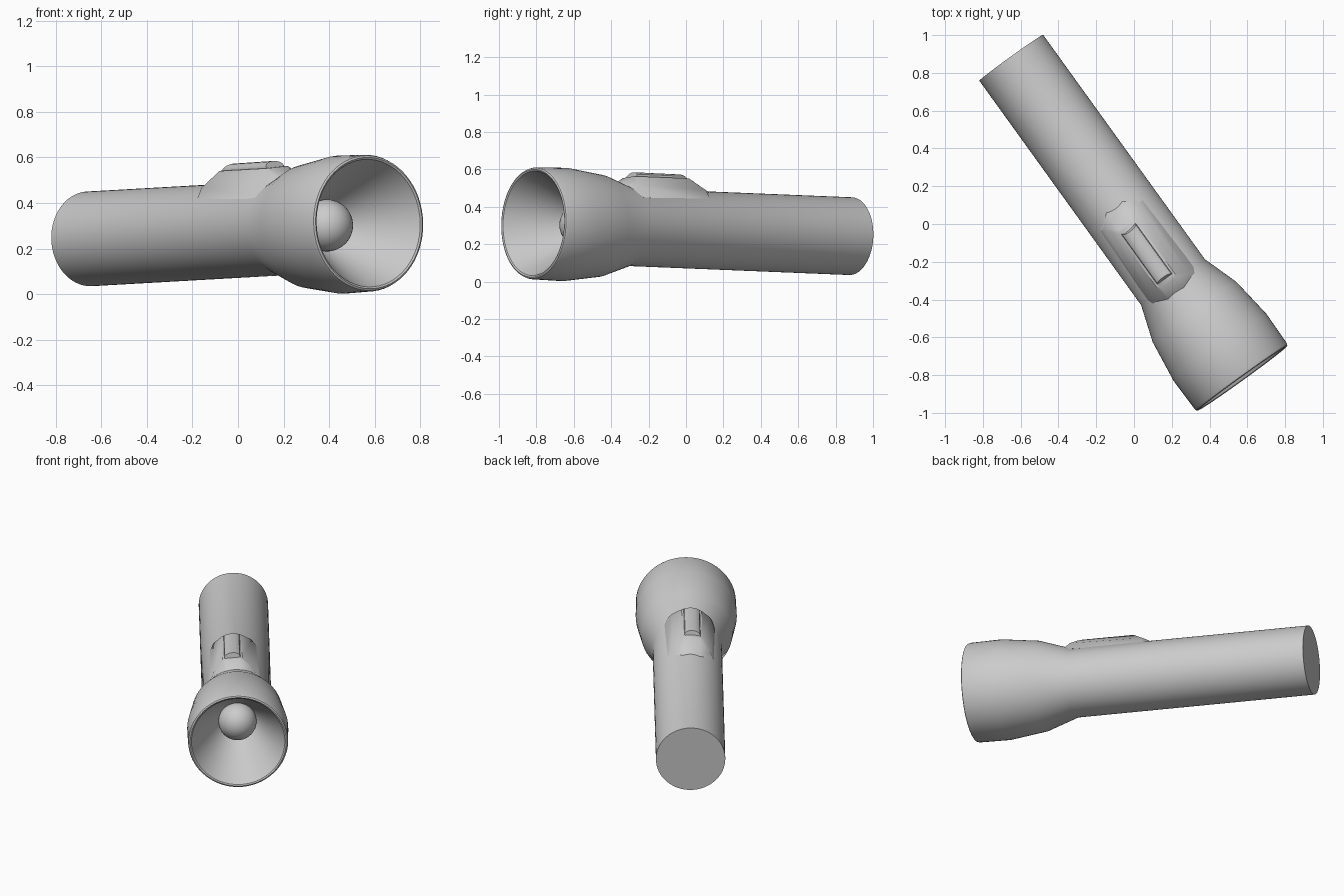
import bpy, bmesh, math
from mathutils import Matrix, Vector

if "Cube" in bpy.data.objects:
    bpy.data.objects.remove(bpy.data.objects["Cube"])

# Torch frame: local Z runs from tail to lens, local Y is up, slight roll
axis = Vector((1.222, -1.695, 0.069)).normalized()
side = Vector((-axis.y, axis.x, 0)).normalized()
up = axis.cross(side)
FRAME = Matrix.Translation((-0.65, 0.88, 0.243)) @ Matrix((side, up, axis)).transposed().to_4x4()
FRAME = FRAME @ Matrix.Rotation(math.radians(5.5), 4, 'Z')


def finish(name, bm, angle=35):
    bmesh.ops.recalc_face_normals(bm, faces=bm.faces)
    mesh = bpy.data.meshes.new(name)
    bm.to_mesh(mesh)
    bm.free()
    ob = bpy.data.objects.new(name, mesh)
    ob.matrix_world = FRAME
    bpy.context.collection.objects.link(ob)
    bpy.ops.object.select_all(action='DESELECT')
    ob.select_set(True)
    bpy.context.view_layer.objects.active = ob
    bpy.ops.object.shade_smooth_by_angle(angle=math.radians(angle))
    return ob


def loft(name, rings, angle=35):
    """Bridge equal-sized rings of points and cap both ends."""
    bm = bmesh.new()
    loops = [[bm.verts.new(p) for p in ring] for ring in rings]
    n = len(loops[0])
    for a, b in zip(loops, loops[1:]):
        for i in range(n):
            j = (i + 1) % n
            bm.faces.new((a[i], a[j], b[j], b[i]))
    bm.faces.new(loops[0])
    bm.faces.new(loops[-1])
    return finish(name, bm, angle)


def circle(t, r, n=64):
    return [(r * math.cos(2 * math.pi * i / n), r * math.sin(2 * math.pi * i / n), t)
            for i in range(n)]


# Body: barrel, flared head, rounded rim and conical reflector
profile = [(0, 0.208), (1.465, 0.208), (1.66, 0.273), (1.89, 0.303), (2.078, 0.300),
           (2.09, 0.296), (2.094, 0.288), (2.09, 0.280), (2.075, 0.273), (1.74, 0.10)]
loft("torch_body", [circle(t, r) for t, r in profile])

# Bulb
bm = bmesh.new()
bmesh.ops.create_uvsphere(bm, u_segments=32, v_segments=20, radius=0.114,
                          matrix=Matrix.Translation((0, 0, 1.78)))
finish("bulb", bm)


def pad(w, h_back, h_front, t0, t1, c):
    """Chamfered rectangle around the switch, in the torch frame."""
    mid = [(-w + c, t0), (w - c, t0), (w, t0 + c), (w, t1 - c),
           (w - c, t1), (-w + c, t1), (-w, t1 - c), (-w, t0 + c)]
    return [(x, h_back + (h_front - h_back) * (t - t0) / (t1 - t0), t) for x, t in mid]


# Switch housing: sloped mound rising out of the barrel
loft("switch_housing", [pad(0.15, 0.13, 0.15, 0.93, 1.60, 0.09),
                        pad(0.115, 0.20, 0.215, 0.965, 1.545, 0.065),
                        pad(0.06, 0.268, 0.268, 1.085, 1.46, 0.015)], 40)

# Switch button: arched bar with sloped ends
def arch(t, top, lean):
    pts = [(0.048 * math.cos(math.pi * i / 8), math.sin(math.pi * i / 8)) for i in range(9)]
    ring = [(x, 0.272 + (top - 0.272) * s, t + lean * s) for x, s in pts]
    return [(0.048, 0.22, t)] + ring + [(-0.048, 0.22, t)]


loft("switch_button", [arch(1.105, 0.294, 0.02), arch(1.435, 0.296, -0.012)], 30)
